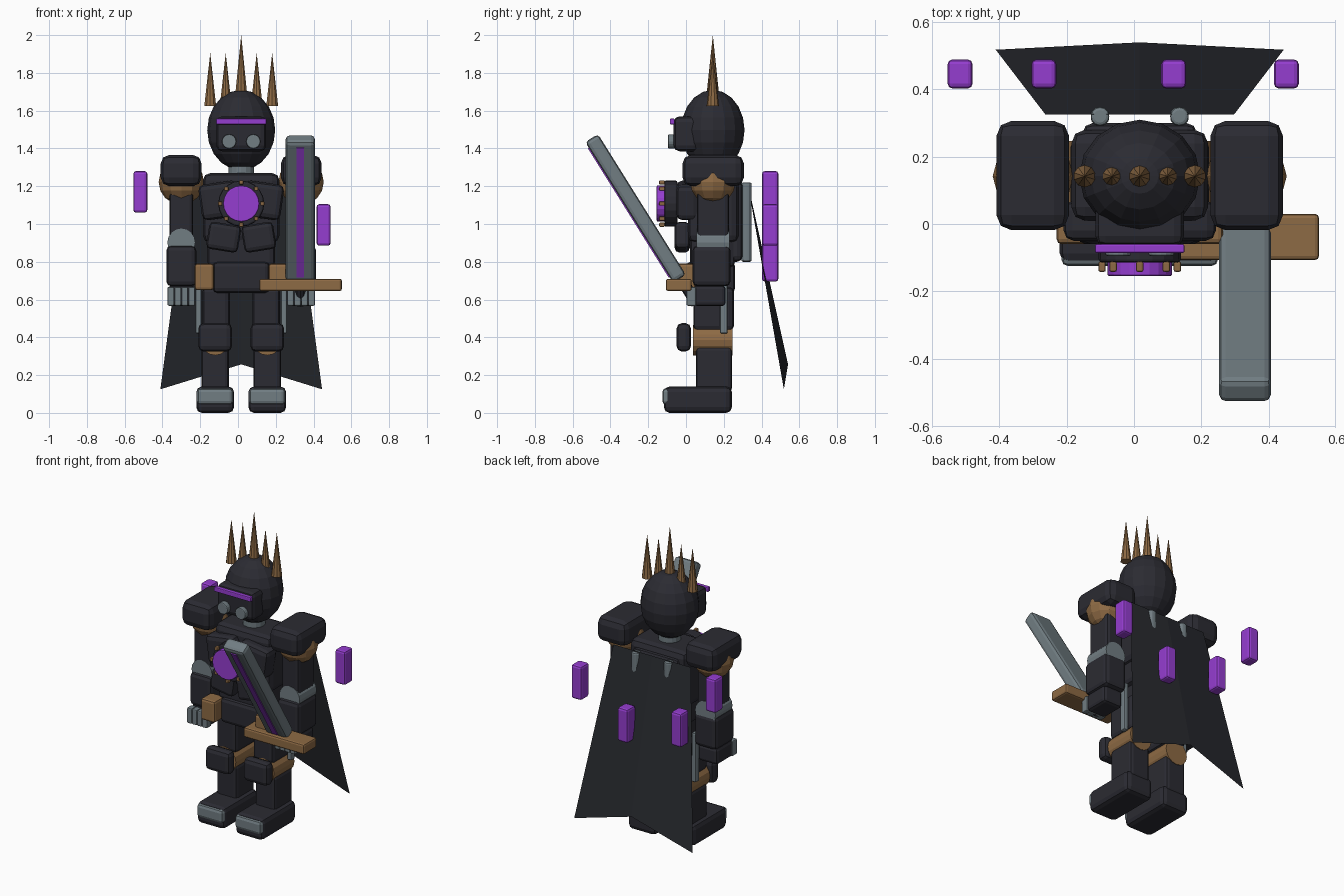
import bpy
import bmesh
import math
from mathutils import Matrix, Vector

if "Cube" in bpy.data.objects:
    bpy.data.objects.remove(bpy.data.objects["Cube"], do_unlink=True)

CX, CY = 0.017, 0.142      # body axis


def material(name, rgb):
    m = bpy.data.materials.new(name)
    m.use_nodes = True
    col = (*rgb, 1)
    m.diffuse_color = col
    m.node_tree.nodes["Principled BSDF"].inputs["Base Color"].default_value = col
    return m


ARMOR = material("dark armor", (0.024, 0.024, 0.032))
CLOTH = material("cape cloth", (0.020, 0.022, 0.027))
STEEL = material("steel grey", (0.165, 0.205, 0.225))
BRONZE = material("bronze", (0.27, 0.145, 0.058))
PURPLE = material("glowing purple", (0.30, 0.047, 0.63))


def finish(name, bm, mat, loc=(0, 0, 0), rot=(0, 0, 0), bevel=0):
    me = bpy.data.meshes.new(name)
    bmesh.ops.recalc_face_normals(bm, faces=bm.faces)
    bm.to_mesh(me)
    bm.free()
    me.materials.append(mat)
    ob = bpy.data.objects.new(name, me)
    ob.location, ob.rotation_euler = loc, rot
    bpy.context.collection.objects.link(ob)
    if bevel:
        mod = ob.modifiers.new("rounded edges", 'BEVEL')
        mod.width, mod.segments, mod.limit_method = bevel, 2, 'ANGLE'
    return ob


def box(name, mat, loc, size, bevel=0.02, rot=(0, 0, 0)):
    bm = bmesh.new()
    bmesh.ops.create_cube(bm, size=1, matrix=Matrix.Diagonal((*size, 1)))
    return finish(name, bm, mat, loc, rot, bevel)


def span(name, mat, x, y, z, bevel=0.02):
    """Box from its (min, max) along each axis."""
    loc = [(a + b) / 2 for a, b in (x, y, z)]
    return box(name, mat, loc, [b - a for a, b in (x, y, z)], bevel)


def cone(name, mat, loc, r1, r2, depth, sides=16, rot=(0, 0, 0), bevel=0):
    bm = bmesh.new()
    bmesh.ops.create_cone(bm, cap_ends=True, segments=sides, radius1=r1, radius2=r2, depth=depth)
    return finish(name, bm, mat, loc, rot, bevel)


def ball(name, mat, loc, radii, u=16, v=10):
    bm = bmesh.new()
    bmesh.ops.create_uvsphere(bm, u_segments=u, v_segments=v, radius=1,
                              matrix=Matrix.Diagonal((*radii, 1)))
    return finish(name, bm, mat, loc)


ALONG_Y = (math.pi / 2, 0, 0)

# Head, face and crown
ball("head", ARMOR, (CX, CY, 1.497), (0.18, 0.168, 0.213))
cone("neck", STEEL, (CX, CY, 1.28), 0.068, 0.068, 0.12)
span("face_plate", ARMOR, (CX - 0.132, CX + 0.132), (-0.065, 0.07), (1.385, 1.57), 0.03)
span("visor", PURPLE, (CX - 0.133, CX + 0.133), (-0.086, -0.06), (1.528, 1.558), 0.005)
for s, side in ((-1, "right"), (1, "left")):
    cone(side + "_respirator", STEEL, (CX + s * 0.064, -0.07, 1.437), 0.038, 0.038, 0.05,
         rot=ALONG_Y, bevel=0.006)
for i in range(-2, 3):
    h, r = (0.36, 0.038) if i == 0 else (0.28, 0.033)
    tip = 2.0 if i == 0 else 1.905
    cone("crown_spike", BRONZE, (CX + i * 0.082, CY, tip - h / 2), r, 0, h, 10)

# Torso
span("torso", ARMOR, (CX - 0.203, CX + 0.203), (0.01, 0.28), (0.90, 1.27), 0.04)
span("abdomen", ARMOR, (CX - 0.18, CX + 0.18), (0.02, 0.26), (0.77, 1.0), 0.03)
span("pelvis", ARMOR, (CX - 0.15, CX + 0.15), (0.0, 0.26), (0.635, 0.80), 0.025)
span("back_pack", ARMOR, (CX - 0.17, CX + 0.17), (0.2, 0.30), (0.80, 1.23), 0.03)
for s, side in ((-1, "right"), (1, "left")):
    box(side + "_chest_plate", ARMOR, (CX + s * 0.113, 0.01, 1.125), (0.21, 0.12, 0.19),
        0.03, (0, s * 0.14, 0))
    box(side + "_belly_plate", ARMOR, (CX + s * 0.093, -0.02, 0.93), (0.17, 0.08, 0.145),
        0.025, (0, -s * 0.16, 0))
    span(side + "_belt_pouch", BRONZE, *[sorted((CX + s * 0.145, CX + s * 0.247)),
         (-0.06, 0.05), (0.65, 0.79)], 0.015)
    cone(side + "_back_pipe", STEEL, (CX + s * 0.118, 0.32, 1.01), 0.029, 0.029, 0.42, 12, bevel=0.01)

# Chest core with studded rim
CORE_Z = 1.108
cone("core_housing", ARMOR, (CX, -0.08, CORE_Z), 0.122, 0.122, 0.07, 20, ALONG_Y, 0.01)
cone("core", PURPLE, (CX, -0.12, CORE_Z), 0.096, 0.096, 0.07, 20, ALONG_Y, 0.006)
for k in range(8):
    a = k * math.pi / 4
    box("core_stud", BRONZE, (CX + 0.112 * math.cos(a), -0.127, CORE_Z + 0.112 * math.sin(a)),
        (0.022, 0.03, 0.022), 0.005)

# Arms and legs
for s, side in ((-1, "right"), (1, "left")):
    ax = CX + s * 0.317
    box(side + "_pauldron", ARMOR, (CX + s * 0.318, 0.144, 1.283), (0.216, 0.325, 0.165), 0.045)
    ball(side + "_shoulder", BRONZE, (ax, CY, 1.222), (0.12, 0.12, 0.12), 12, 8)
    box(side + "_upper_arm", ARMOR, (ax, CY, 1.06), (0.125, 0.17, 0.28))
    cone(side + "_elbow", STEEL, (ax, CY, 0.902), 0.074, 0.074, 0.175, 16, ALONG_Y)
    box(side + "_forearm", ARMOR, (ax, 0.135, 0.778), (0.158, 0.20, 0.215), 0.025)
    box(side + "_hand", ARMOR, (ax, 0.125, 0.62), (0.14, 0.17, 0.11))
    for k in range(4):
        box(side + "_finger", STEEL, (ax + (k - 1.5) * 0.037, 0.028, 0.617),
            (0.035, 0.05, 0.10), 0.007)

    lx = CX + s * 0.138
    box(side + "_thigh", ARMOR, (lx - s * 0.005, 0.146, 0.55), (0.145, 0.215, 0.23), 0.025)
    span(side + "_thigh_blade", STEEL, sorted((CX + s * 0.21, CX + s * 0.242)),
         (0.18, 0.22), (0.42, 0.74), 0.008)
    cone(side + "_knee", BRONZE, (lx, CY, 0.385), 0.08, 0.08, 0.21, 16, ALONG_Y)
    box(side + "_knee_pad", ARMOR, (lx, -0.012, 0.40), (0.178, 0.076, 0.15), 0.028)
    box(side + "_shin", ARMOR, (lx, 0.148, 0.23), (0.145, 0.19, 0.24), 0.02)
    box(side + "_boot", ARMOR, (lx, 0.063, 0.07), (0.20, 0.36, 0.14), 0.03)
    box(side + "_toe_cap", STEEL, (lx, -0.094, 0.087), (0.19, 0.062, 0.088), 0.02)

# Sword leaning forward from the left hand
SX = 0.33
low, high = Vector((SX, -0.034, 0.71)), Vector((SX, -0.500, 1.455))
tilt = math.atan2(low.y - high.y, high.z - low.z)
length = (high - low).length
mid = (low + high) / 2
front = Vector((0, -math.cos(tilt), -math.sin(tilt)))
box("sword_blade", STEEL, mid, (0.155, 0.08, length), 0.02, (tilt, 0, 0))
box("sword_fuller", PURPLE, mid + front * 0.041, (0.04, 0.009, length * 0.92), 0, (tilt, 0, 0))
span("sword_guard", BRONZE, (0.113, 0.55), (-0.107, 0.03), (0.645, 0.71), 0.012)
cone("sword_grip", ARMOR, (SX, 0.03, 0.62), 0.03, 0.03, 0.10, 10, (tilt, 0, 0))

# Cape: two flared panels meeting on the centre line
bm = bmesh.new()
top = [bm.verts.new((CX + x, 0.325, 1.225)) for x in (-0.28, 0, 0.28)]
hem = [bm.verts.new((CX + x, y, z)) for x, y, z in
       ((-0.428, 0.518, 0.125), (0, 0.54, 0.257), (0.428, 0.518, 0.125))]
for i in range(2):
    bm.faces.new((top[i], hem[i], hem[i + 1], top[i + 1]))
finish("cape", bm, CLOTH)

# Floating crystals behind the back
for x, z in ((-0.517, 1.17), (-0.268, 0.88), (0.118, 0.805), (0.453, 0.995)):
    box("floating_crystal", PURPLE, (x, 0.446, z), (0.074, 0.086, 0.22), 0.014)
